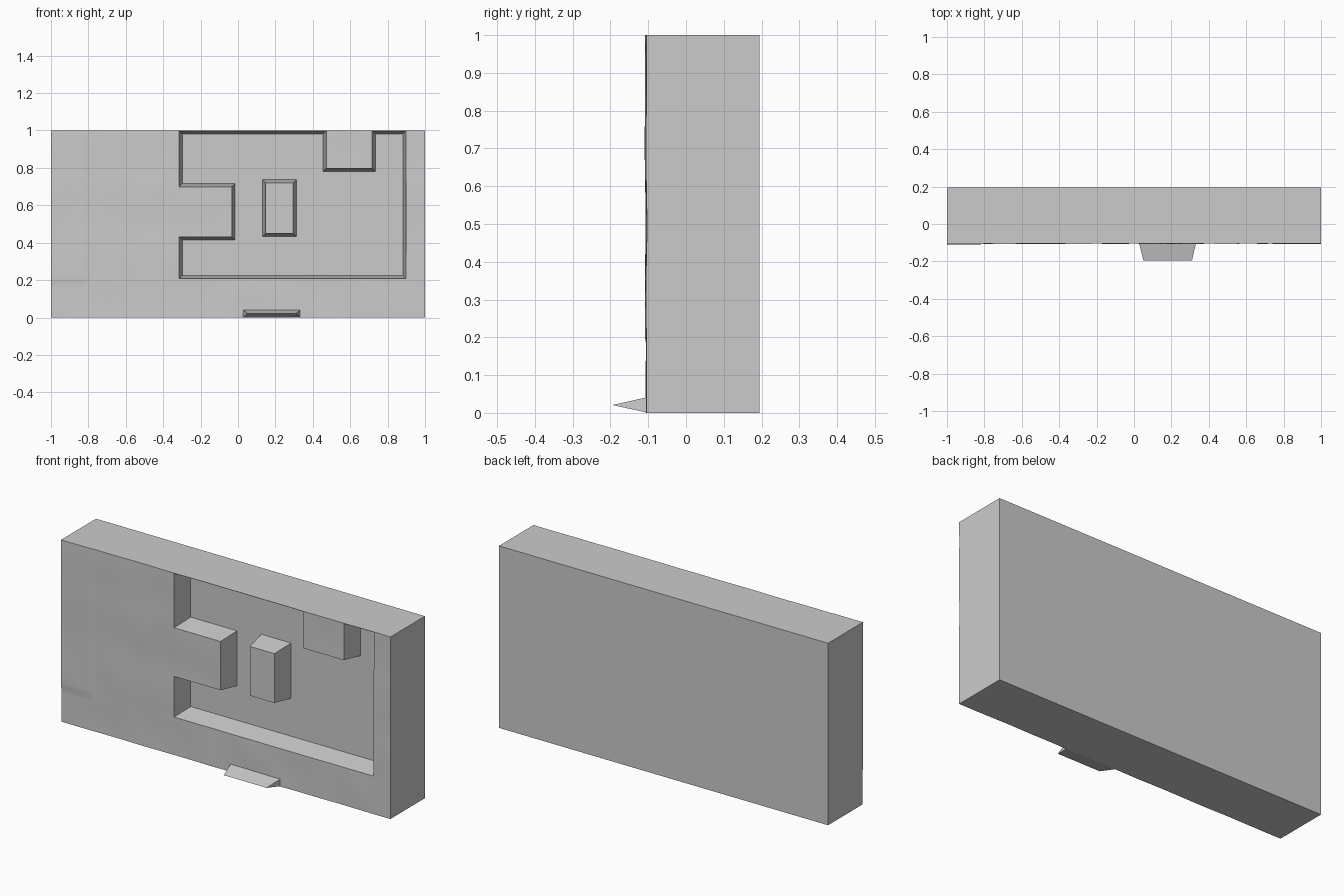
import bpy, bmesh
from mathutils import Vector, noise

if "Cube" in bpy.data.objects:
    bpy.data.objects.remove(bpy.data.objects["Cube"], do_unlink=True)

FRONT, BACK, FLOOR = -0.105, 0.195, 0.015

grey = bpy.data.materials.new("plain grey")
grey.use_nodes = True
grey.diffuse_color = (0.6, 0.6, 0.6, 1)
grey.node_tree.nodes["Principled BSDF"].inputs["Base Color"].default_value = (0.6, 0.6, 0.6, 1)


def make_object(name, bm):
    bmesh.ops.recalc_face_normals(bm, faces=bm.faces[:])
    mesh = bpy.data.meshes.new(name)
    bm.to_mesh(mesh)
    bm.free()
    mesh.materials.append(grey)
    obj = bpy.data.objects.new(name, mesh)
    bpy.context.collection.objects.link(obj)
    return obj


def loft(name, loops):
    """Closed solid through loops of (x, y, z) points."""
    bm = bmesh.new()
    rings = [[bm.verts.new(p) for p in loop] for loop in loops]
    n = len(rings[0])
    for a, b in zip(rings, rings[1:]):
        for i in range(n):
            j = (i + 1) % n
            bm.faces.new((a[i], a[j], b[j], b[i]))
    bm.faces.new(rings[0])
    bm.faces.new(rings[-1][::-1])
    return make_object(name, bm)


def at_depth(outline, y):
    return [(x, y, z) for x, z in outline]


def rectangle(x0, x1, z0, z1):
    return [(x0, z0), (x1, z0), (x1, z1), (x0, z1)]


# Slab with a gently uneven front and a slightly raised corner panel
bm = bmesh.new()
bmesh.ops.create_grid(bm, x_segments=100, y_segments=50, size=1)
for v in bm.verts:
    v.co = Vector((v.co.x, FRONT, (v.co.y + 1) / 2))
front = bm.verts[:]
extruded = bmesh.ops.extrude_face_region(bm, geom=bm.faces[:], use_keep_orig=True)
for v in extruded["geom"]:
    if isinstance(v, bmesh.types.BMVert):
        v.co.y = BACK
for v in front:
    v.co.y += 0.003 * noise.noise(Vector((v.co.x * 5, 0, v.co.z * 5)))
    if v.co.x < -0.81 and v.co.z > 0.19:
        v.co.y -= 0.003
slab = make_object("slab", bm)


# Basin with drafted walls, a tongue on its left and a notch at its top
def basin_outline(d):
    left, right, low, high = -0.315 + d, 0.898 - d, 0.208 + d, 0.998 - d
    return [(left, low), (right, low), (right, high),
            (0.717 + d, high), (0.717 + d, 0.797 - d), (0.472 - d, 0.797 - d),
            (0.472 - d, high), (left, high),
            (left, 0.699 + d), (-0.033 + d, 0.699 + d),
            (-0.033 + d, 0.431 - d), (left, 0.431 - d)]


cutter = loft("basin_cutter", [at_depth(basin_outline(0), FRONT - 0.03),
                               at_depth(basin_outline(0), FRONT),
                               at_depth(basin_outline(0.017), FLOOR)])
cutter.hide_render = True
cut = slab.modifiers.new("basin", "BOOLEAN")
cut.operation = "DIFFERENCE"
cut.solver = "EXACT"
cut.object = cutter
bpy.context.view_layer.objects.active = slab
slab.select_set(True)
bpy.ops.object.modifier_apply(modifier="basin")
bpy.data.objects.remove(cutter, do_unlink=True)
bpy.ops.object.shade_smooth_by_angle()

# Island block standing on the basin floor
loft("island", [at_depth(rectangle(0.147, 0.295, 0.449, 0.72), FRONT),
                at_depth(rectangle(0.13, 0.312, 0.432, 0.737), FLOOR + 0.002)])

# Wedge-shaped lip at the foot of the front
bm = bmesh.new()
base = [bm.verts.new((x, FRONT + 0.005, z)) for x, z in rectangle(0.027, 0.332, 0, 0.042)]
tip = [bm.verts.new((x, -0.195, 0.021)) for x in (0.05, 0.31)]
bm.faces.new(base)
bm.faces.new((base[0], base[1], tip[1], tip[0]))
bm.faces.new((base[3], base[2], tip[1], tip[0]))
bm.faces.new((base[0], base[3], tip[0]))
bm.faces.new((base[1], base[2], tip[1]))
make_object("front_lip", bm)
